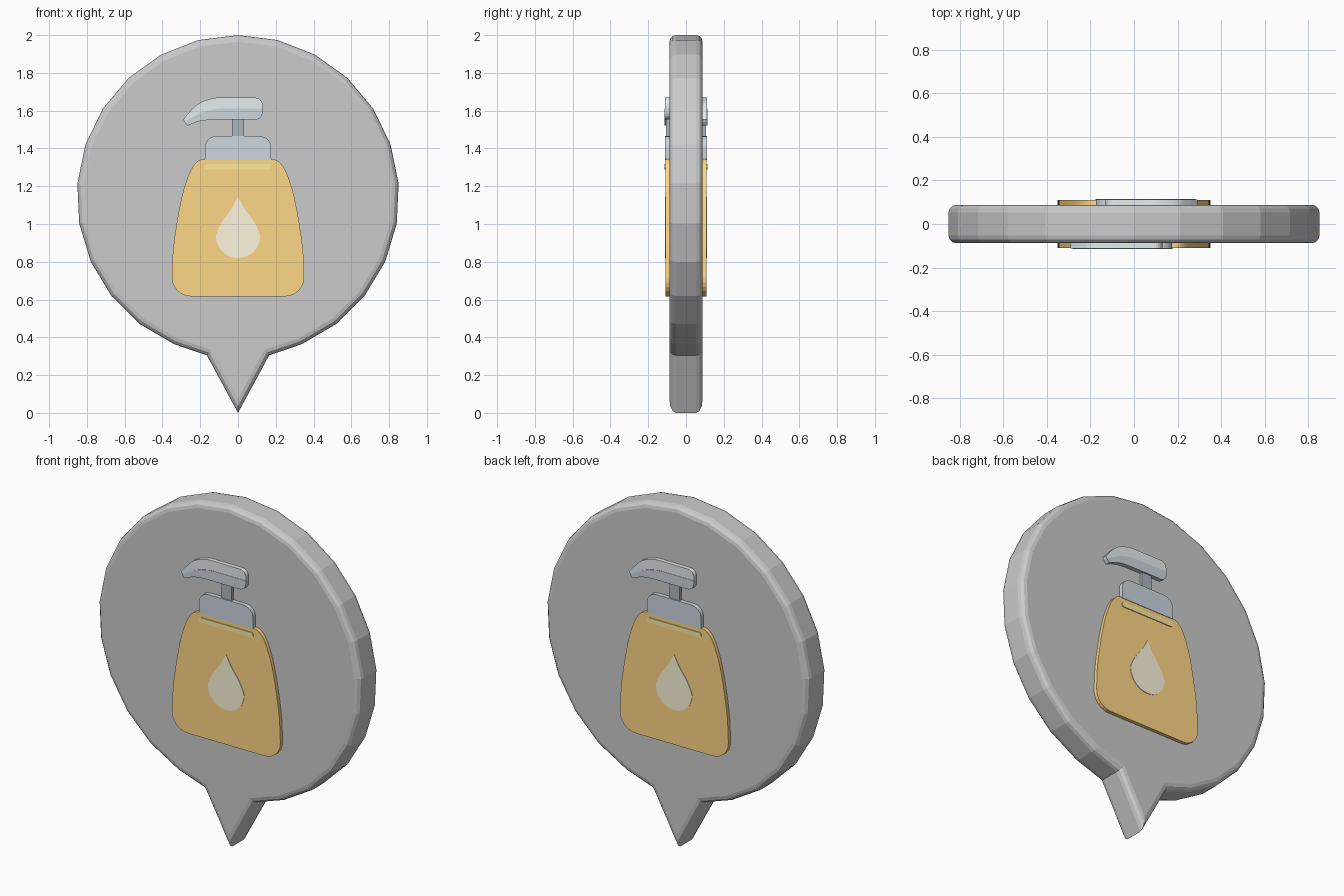
import bpy, bmesh
from math import sin, cos, pi, radians

if "Cube" in bpy.data.objects:
    bpy.data.objects.remove(bpy.data.objects["Cube"])


def material(name, rgb):
    m = bpy.data.materials.new(name)
    m.diffuse_color = (*rgb, 1)
    m.use_nodes = True
    m.node_tree.nodes["Principled BSDF"].inputs["Base Color"].default_value = m.diffuse_color
    return m


def arc(cx, cz, r, a0, a1, n=6):
    angles = [radians(a0 + (a1 - a0) * i / n) for i in range(n + 1)]
    return [(cx + r * cos(a), cz + r * sin(a)) for a in angles]


def spline(pts, n=4):
    # smooth curve through the given points
    p = [pts[0]] + pts + [pts[-1]]
    out = []
    for a, b, c, d in zip(p, p[1:], p[2:], p[3:]):
        for i in range(n):
            t = i / n
            out.append(tuple(0.5 * (2 * q + (r - o) * t + (2 * o - 5 * q + 4 * r - s) * t * t
                                    + (3 * q - o - 3 * r + s) * t ** 3)
                             for o, q, r, s in zip(a, b, c, d)))
    return out + [pts[-1]]


def mirror(half):
    # closes a right-hand outline with its left-hand copy
    return half + [(-x, z) for x, z in reversed(half) if abs(x) > 1e-5]


def slab(name, outline, y0, y1, mat=None, bevel=0, turn=0):
    # extrudes an x-z outline between two depths
    bm = bmesh.new()
    f = bm.faces.new([bm.verts.new((x, y0, z)) for x, z in outline])
    ext = bmesh.ops.extrude_face_region(bm, geom=[f], use_keep_orig=True)
    for v in ext["geom"]:
        if isinstance(v, bmesh.types.BMVert):
            v.co.y = y1
    bmesh.ops.recalc_face_normals(bm, faces=bm.faces)
    if bevel:
        rim = [e for e in bm.edges if abs(e.verts[0].co.y - e.verts[1].co.y) < 1e-6]
        bmesh.ops.bevel(bm, geom=rim, offset=bevel, offset_type='OFFSET', segments=3,
                        profile=0.5, affect='EDGES', clamp_overlap=False)
    me = bpy.data.meshes.new(name)
    bm.to_mesh(me)
    bm.free()
    ob = bpy.data.objects.new(name, me)
    ob.rotation_euler.z = turn
    bpy.context.collection.objects.link(ob)
    if mat:
        me.materials.append(mat)
    return ob


orange = material("orange", (1.0, 0.68, 0.24))
yellow = material("yellow", (1.0, 0.82, 0.34))
cream = material("cream", (1.0, 0.92, 0.73))
steel = material("steel", (0.61, 0.68, 0.73))
dark = material("dark_steel", (0.42, 0.47, 0.51))
light = material("light_steel", (0.79, 0.84, 0.87))

# Pin-shaped sign board
step = radians(14.25)
half = [(0.853 * sin(k * step), 1.147 + 0.853 * cos(k * step)) for k in range(12)]
slab("sign_board", mirror(half + [(0.165, 0.305), (0, 0)]), -0.088, 0.088, bevel=0.035)

# Icon outlines
body = mirror(spline([(0.17, 1.345), (0.21, 1.335), (0.25, 1.285), (0.29, 1.175),
                      (0.32, 1.03), (0.343, 0.87), (0.35, 0.73)])
              + arc(0.25, 0.717, 0.1, 0, -90))
cap = mirror(arc(0.115, 1.405, 0.06, 90, 0) + [(0.175, 1.34)])
stem = mirror([(0.032, 1.56), (0.032, 1.455)])
stripe = mirror(arc(0.162, 1.303, 0.015, 90, -90))
drop = mirror([(0, 1.145)] + spline([(0.035, 1.08), (0.085, 1.01), (0.112, 0.955)])
              + arc(0, 0.937, 0.117, 0, -90, 10))
top_edge = spline([(-0.29, 1.553), (-0.25, 1.60), (-0.2, 1.643), (-0.12, 1.668), (-0.06, 1.669)])
split = spline([(-0.06, 1.611), (-0.12, 1.608), (-0.2, 1.585), (-0.283, 1.54)])
head_top = top_edge + arc(0.09, 1.629, 0.04, 90, 0) + [(0.13, 1.611)] + split
head_low = ([(0.13, 1.611)] + arc(0.09, 1.592, 0.04, 0, -90)
            + spline([(-0.13, 1.552), (-0.2, 1.545), (-0.268, 1.521)]) + split[::-1])

# The icon sits on both faces, the back one turned half round
for side, turn in (("front", 0), ("back", pi)):
    for name, outline, depth, mat in (
            ("bottle", body, 0.109, orange), ("cap", cap, 0.112, steel),
            ("pump_stem", stem, 0.105, dark), ("stripe", stripe, 0.114, yellow),
            ("drop", drop, 0.112, cream), ("pump_highlight", head_top, 0.112, light),
            ("pump_head", head_low, 0.114, steel)):
        slab(f"{side}_{name}", outline, -0.08, -depth, mat, turn=turn)
